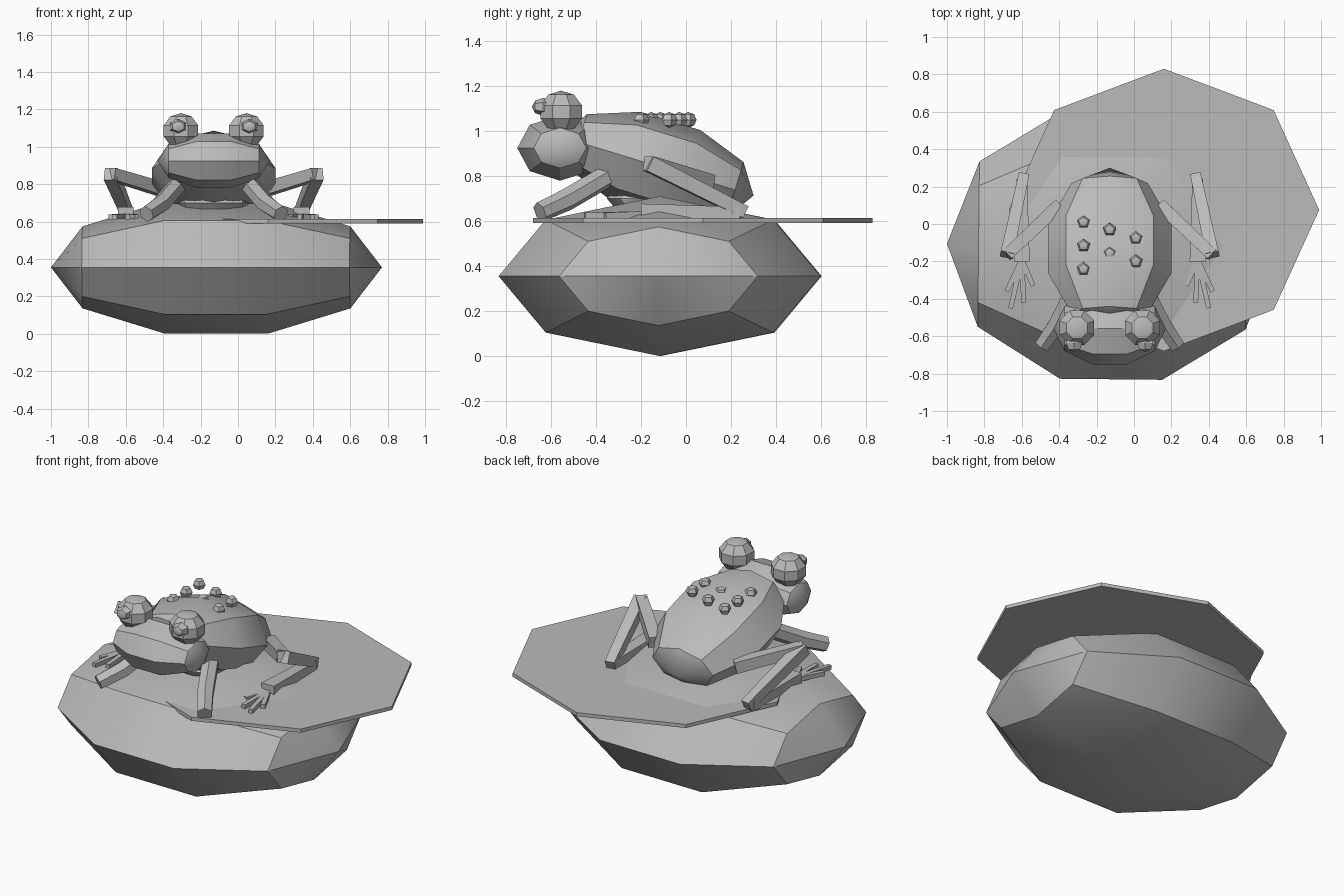
import bpy, bmesh
from math import radians
from mathutils import Matrix, Vector, Euler

if "Cube" in bpy.data.objects:
    bpy.data.objects.remove(bpy.data.objects["Cube"])

grey = bpy.data.materials.new("plain grey")
grey.use_nodes = True
COLOUR = (0.5, 0.495, 0.49, 1)
grey.diffuse_color = COLOUR
grey.node_tree.nodes["Principled BSDF"].inputs["Base Color"].default_value = COLOUR

MID = -0.13  # mirror plane of the frog


def finish(name, bm):
    mesh = bpy.data.meshes.new(name)
    bmesh.ops.recalc_face_normals(bm, faces=bm.faces)
    bm.to_mesh(mesh)
    bm.free()
    mesh.materials.append(grey)
    obj = bpy.data.objects.new(name, mesh)
    bpy.context.collection.objects.link(obj)
    bpy.ops.object.select_all(action='DESELECT')
    obj.select_set(True)
    bpy.context.view_layer.objects.active = obj
    bpy.ops.object.shade_smooth_by_angle(angle=radians(30))
    return obj


def ball(name, centre, radii, turn=(0, 0, 0), segments=8, rings=5):
    """Low-poly ellipsoid; turn tilts its pole axis, in degrees."""
    bm = bmesh.new()
    rot = Euler([radians(a) for a in turn]).to_matrix().to_4x4()
    size = Matrix.Diagonal((*radii, 1))
    bmesh.ops.create_uvsphere(bm, u_segments=segments, v_segments=rings, radius=1,
                              matrix=Matrix.Translation(centre) @ rot @ size)
    return finish(name, bm)


def limb(name, points, radii, sides=6):
    """Faceted bar swept through the points."""
    bm = bmesh.new()
    pts = [Vector(p) for p in points]
    loops = []
    for i, p in enumerate(pts):
        along = (pts[min(i + 1, len(pts) - 1)] - pts[max(i - 1, 0)]).normalized()
        side = along.cross(Vector((0, 0, 1))).normalized()
        up = side.cross(along)
        ring = []
        for k in range(sides):
            d = Matrix.Rotation(radians(360 / sides * (k + 0.5)), 2) @ Vector((1, 0))
            ring.append(bm.verts.new(p + (side * d.x + up * d.y) * radii[i]))
        loops.append(ring)
    for a, b in zip(loops, loops[1:]):
        for k in range(sides):
            n = (k + 1) % sides
            bm.faces.new((a[k], a[n], b[n], b[k]))
    bm.faces.new(loops[0])
    bm.faces.new(loops[-1])
    return finish(name, bm)


# Rock, poles along x
ball("rock", (-0.115, -0.115, 0.355), (0.373, 0.752, 0.885), (0.6, 90, 0))

# Lily pad
bm = bmesh.new()
bmesh.ops.create_cone(bm, cap_ends=True, segments=8, radius1=1, radius2=1, depth=0.022,
                      matrix=Matrix.Translation((0.16, 0.075, 0.602))
                      @ Matrix.Diagonal((0.83, 0.755, 1, 1)))
finish("lily_pad", bm)

# Frog torso, belly and head
ball("body", (MID, -0.13, 0.845), (0.347, 0.22, 0.45), (-107, 0, 0))
ball("belly", (MID, -0.2, 0.70), (0.075, 0.16, 0.19), (0, 90, 0))
ball("head", (MID, -0.56, 0.925), (0.153, 0.2, 0.30), (0, 90, 0))

# Warts on the back
WARTS = {-0.14: (0.01, -0.115, -0.24), 0: (-0.03, -0.155), 0.14: (-0.075, -0.2)}
for dx, rows in WARTS.items():
    for y in rows:
        ball("wart", (MID + dx, y, 1.05), (0.037, 0.037, 0.035), segments=5, rings=4)

# Paired parts
for label, s in (("left", 1), ("right", -1)):
    def at(dx, y, z):
        return (MID + s * dx, y, z)

    ball(label + "_eye", at(0.175, -0.555, 1.085), (0.105, 0.105, 0.095), (0, 0, 22.5))
    ball(label + "_pupil", at(0.19, -0.635, 1.108), (0.05, 0.04, 0.05), (90, 0, 0), 6, 4)

    limb(label + "_arm", [at(0.19, -0.35, 0.80), at(0.28, -0.53, 0.695),
                          at(0.36, -0.65, 0.64)], (0.05, 0.05, 0.045))
    limb(label + "_thigh", [at(0.27, 0.10, 0.77), at(0.55, -0.165, 0.855)],
         (0.05, 0.045), 4)
    limb(label + "_shin", [at(0.55, -0.165, 0.855), at(0.46, 0.26, 0.64)],
         (0.05, 0.04), 4)
    limb(label + "_foot", [at(0.47, 0.24, 0.635), at(0.47, -0.2, 0.635)],
         (0.04, 0.06), 4)
    for dx, y in ((0.55, -0.36), (0.53, -0.45), (0.46, -0.42), (0.41, -0.33)):
        limb(label + "_toe", [at(0.47, -0.19, 0.63), at(dx, y, 0.625)],
             (0.02, 0.018), 4)
